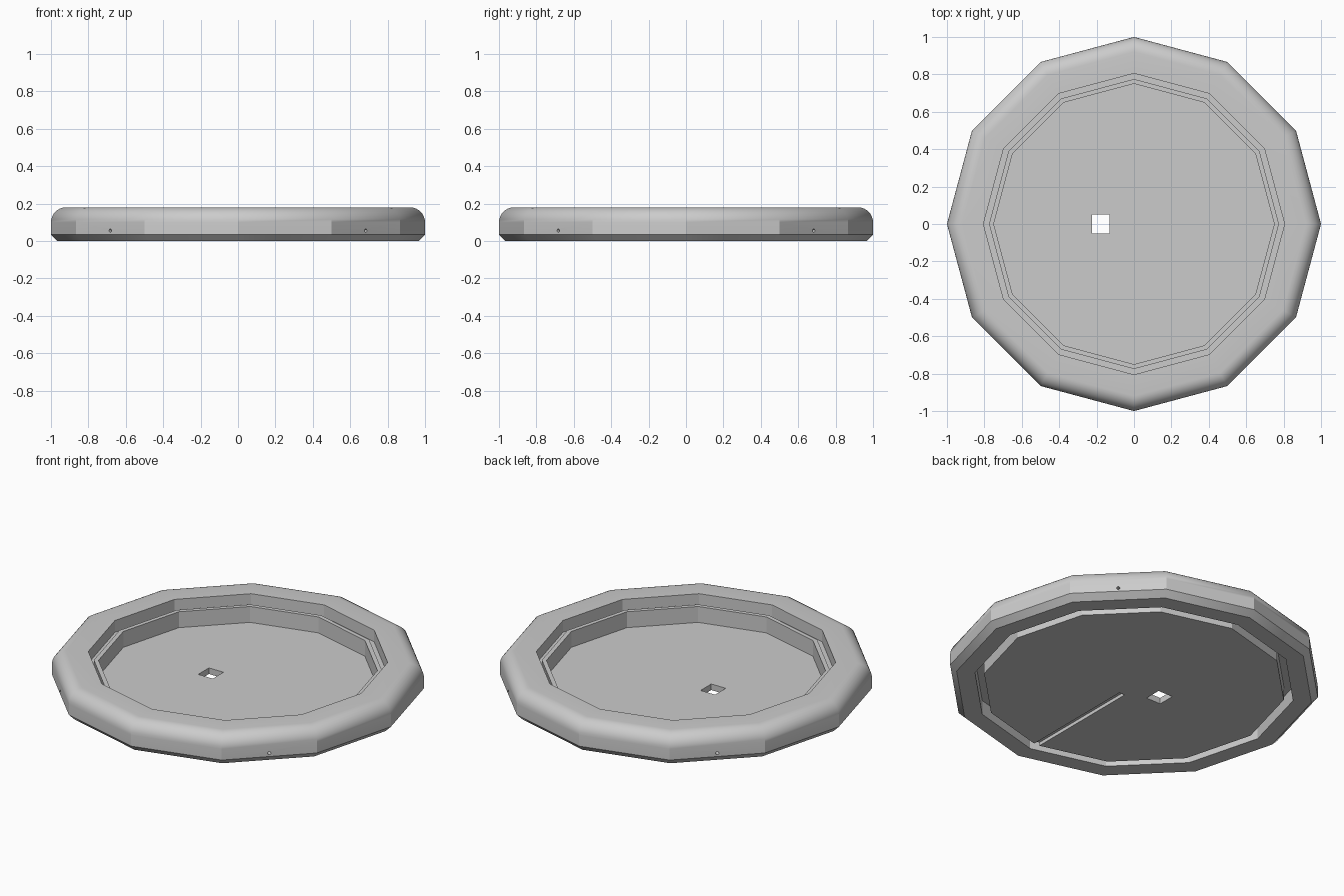
import bpy, bmesh, math
from mathutils import Matrix

cube = bpy.data.objects.get("Cube")
if cube:
    bpy.data.objects.remove(cube, do_unlink=True)

SIDES = 12
grey = bpy.data.materials.new("plain grey")
grey.use_nodes = True
colour = (0.6, 0.6, 0.6, 1)
grey.diffuse_color = colour
grey.node_tree.nodes["Principled BSDF"].inputs["Base Color"].default_value = colour


def make_object(name, bm):
    bmesh.ops.recalc_face_normals(bm, faces=bm.faces)
    mesh = bpy.data.meshes.new(name)
    bm.to_mesh(mesh)
    bm.free()
    mesh.materials.append(grey)
    obj = bpy.data.objects.new(name, mesh)
    bpy.context.collection.objects.link(obj)
    return obj


def lathe(name, profile):
    """Sweep (radius, height) points round z and cap both ends."""
    bm = bmesh.new()
    rings = []
    for r, z in profile:
        rings.append([bm.verts.new((r * math.cos(a), r * math.sin(a), z))
                      for a in (math.tau * i / SIDES for i in range(SIDES))])
    for low, high in zip(rings, rings[1:]):
        for i in range(SIDES):
            j = (i + 1) % SIDES
            bm.faces.new((low[i], low[j], high[j], high[i]))
    bm.faces.new(rings[0])
    bm.faces.new(rings[-1])
    return make_object(name, bm)


def cut(target, name, bm):
    """Subtract a hidden cutter from the target."""
    cutter = make_object(name, bm)
    cutter.hide_render = True
    mod = target.modifiers.new(name, 'BOOLEAN')
    mod.operation = 'DIFFERENCE'
    mod.solver = 'EXACT'
    mod.object = cutter
    bpy.context.view_layer.objects.active = target
    bpy.ops.object.modifier_apply(modifier=name)
    bpy.data.objects.remove(cutter, do_unlink=True)


def box(x0, x1, y0, y1, z0, z1):
    bm = bmesh.new()
    place = Matrix.Translation(((x0 + x1) / 2, (y0 + y1) / 2, (z0 + z1) / 2))
    size = Matrix.Diagonal((x1 - x0, y1 - y0, z1 - z0, 1))
    bmesh.ops.create_cube(bm, size=1, matrix=place @ size)
    return bm


# Tray section: underside groove, chamfer, rounded rim, recess with raised lip
height, bend = 0.18, 0.08
rounded = [(1 - bend + bend * math.cos(t), height - bend + bend * math.sin(t))
           for t in (math.pi / 2 * i / 8 for i in range(9))]
profile = [(0.815, 0), (0.815, 0.085), (0.865, 0.085), (0.865, 0),
           (0.965, 0), (1, 0.035)] + rounded
profile += [(0.805, height), (0.805, 0.11), (0.775, 0.11),
            (0.775, 0.13), (0.75, 0.13), (0.75, 0.036)]
tray = lathe("round_tray", profile)

# Square opening in the floor and cable channel underneath
cut(tray, "floor_opening", box(-0.225, -0.13, -0.05, 0.05, -0.1, 0.1))
cut(tray, "cable_channel", box(-0.018, 0.018, -0.84, -0.1, -0.1, 0.02))

# Four small holes through the outer wall into the groove
for k in range(4):
    a = math.radians(45 + 90 * k)
    bm = bmesh.new()
    place = (Matrix.Rotation(a, 4, 'Z') @ Matrix.Translation((0.92, 0, 0.055))
             @ Matrix.Rotation(math.pi / 2, 4, 'Y'))
    bmesh.ops.create_cone(bm, cap_ends=True, segments=12, radius1=0.009,
                          radius2=0.009, depth=0.15, matrix=place)
    cut(tray, "wall_hole", bm)

# Smooth the rounded rim, keep the corners crisp
bpy.ops.object.select_all(action='DESELECT')
tray.select_set(True)
bpy.context.view_layer.objects.active = tray
bpy.ops.object.shade_smooth_by_angle(angle=math.radians(29))
